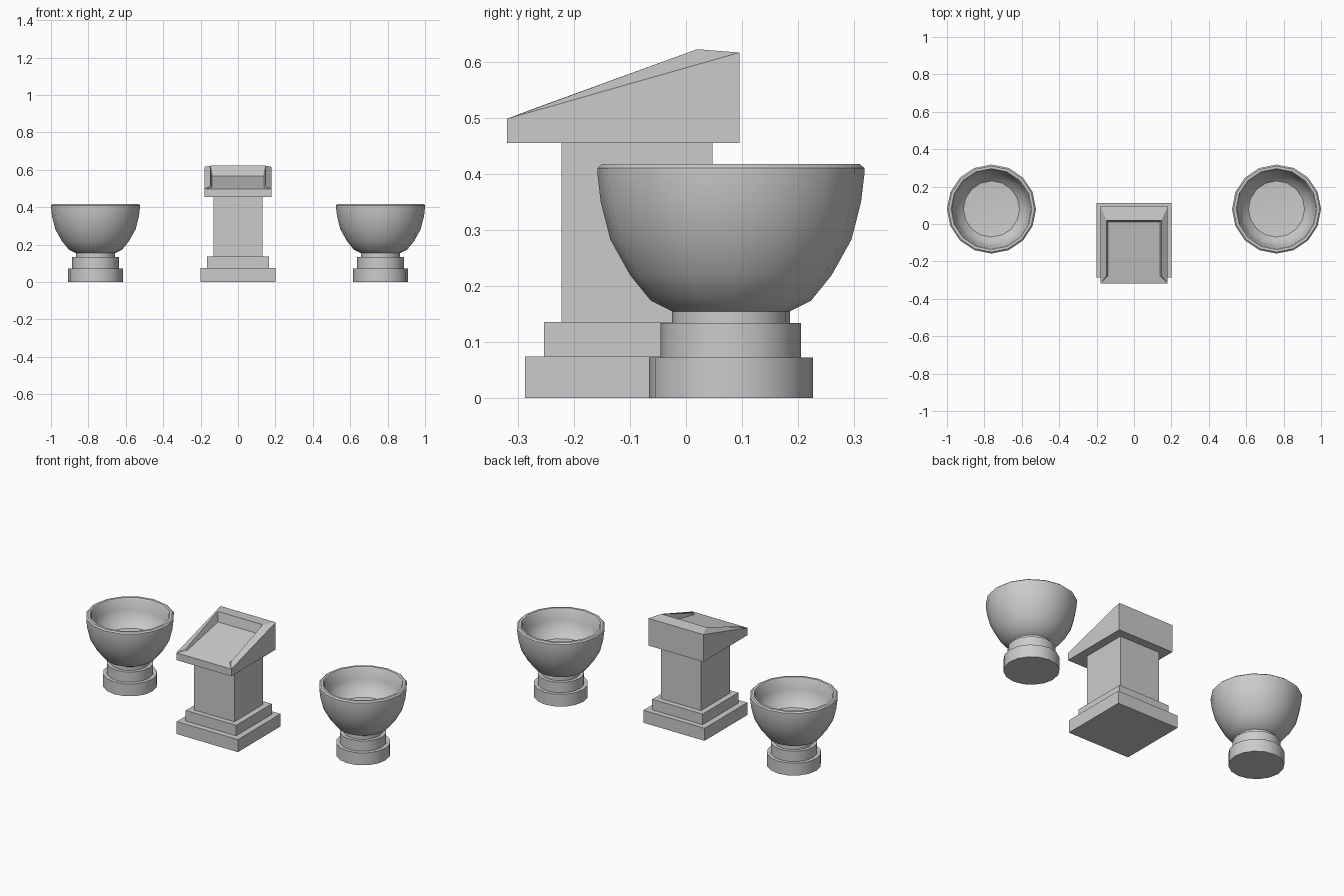
import bpy, bmesh, math
from mathutils import Vector

if "Cube" in bpy.data.objects:
    bpy.data.objects.remove(bpy.data.objects["Cube"])


def finish(bm, name):
    bmesh.ops.remove_doubles(bm, verts=bm.verts, dist=1e-4)
    bmesh.ops.recalc_face_normals(bm, faces=bm.faces)
    mesh = bpy.data.meshes.new(name)
    bm.to_mesh(mesh)
    bm.free()
    ob = bpy.data.objects.new(name, mesh)
    bpy.context.collection.objects.link(ob)
    return ob


def box(name, hx, y0, y1, z0, z1):
    bm = bmesh.new()
    bmesh.ops.create_cube(bm, size=1)
    for v in bm.verts:
        v.co = (v.co.x * 2 * hx, (y0 + y1) / 2 + v.co.y * (y1 - y0),
                (z0 + z1) / 2 + v.co.z * (z1 - z0))
    return finish(bm, name)


def lathe(name, profile, x, y, sides=16):
    bm = bmesh.new()
    vs = [bm.verts.new((0, r, z)) for r, z in profile]
    es = [bm.edges.new(p) for p in zip(vs, vs[1:])]
    bmesh.ops.spin(bm, geom=vs + es, cent=(0, 0, 0), axis=(0, 0, 1),
                   angle=math.tau, steps=sides)
    ob = finish(bm, name)
    ob.location = (x, y, 0)
    bpy.ops.object.select_all(action='DESELECT')
    ob.select_set(True)
    bpy.context.view_layer.objects.active = ob
    bpy.ops.object.shade_smooth_by_angle(angle=math.radians(40))
    return ob


# footed bowls on either side: outside from the foot up, then down the inside
bowl = [(0, 0), (0.146, 0), (0.146, 0.073), (0.125, 0.073), (0.125, 0.134),
        (0.105, 0.134), (0.105, 0.155), (0.143, 0.174), (0.18, 0.22),
        (0.215, 0.283), (0.232, 0.35), (0.238, 0.4), (0.238, 0.41),
        (0.23, 0.417), (0.216, 0.417), (0.211, 0.41), (0.203, 0.35),
        (0.185, 0.3), (0.15, 0.265), (0, 0.255)]
for side, x in (("left", -0.762), ("right", 0.762)):
    lathe(side + "_bowl", bowl, x, 0.08)

# stepped pedestal
box("base_slab", 0.2, -0.287, 0.112, 0, 0.074)
box("base_step", 0.165, -0.253, 0.08, 0.074, 0.136)
box("column", 0.131, -0.222, 0.047, 0.136, 0.456)

# slanted desk top with raised rim and sunken panel; points on one side
half = {
    "bottom_front": (0.18, -0.319, 0.455), "bottom_back": (0.18, 0.095, 0.455),
    "front": (0.18, -0.319, 0.498), "back": (0.18, 0.095, 0.616),
    "rim_front": (0.147, -0.277, 0.514), "rim_back": (0.147, 0.02, 0.622),
    "panel_front": (0.138, -0.277, 0.507), "panel_back": (0.138, 0.01, 0.566),
}
bm = bmesh.new()
R = {k: bm.verts.new(c) for k, c in half.items()}
L = {k: bm.verts.new((-c[0], c[1], c[2])) for k, c in half.items()}
# faces repeated on both sides
for S in (R, L):
    for names in (("bottom_front", "bottom_back", "back", "front"),
                  ("front", "back", "rim_back", "rim_front"),
                  ("rim_front", "rim_back", "panel_back", "panel_front"),
                  ("front", "rim_front", "panel_front")):
        bm.faces.new([S[n] for n in names])
# faces that bridge both sides
for a, b in (("bottom_front", "bottom_back"), ("bottom_front", "front"),
             ("bottom_back", "back"), ("back", "rim_back"),
             ("rim_back", "panel_back"), ("panel_back", "panel_front"),
             ("panel_front", "front")):
    bm.faces.new((R[a], R[b], L[b], L[a]))
finish(bm, "desk_top")
